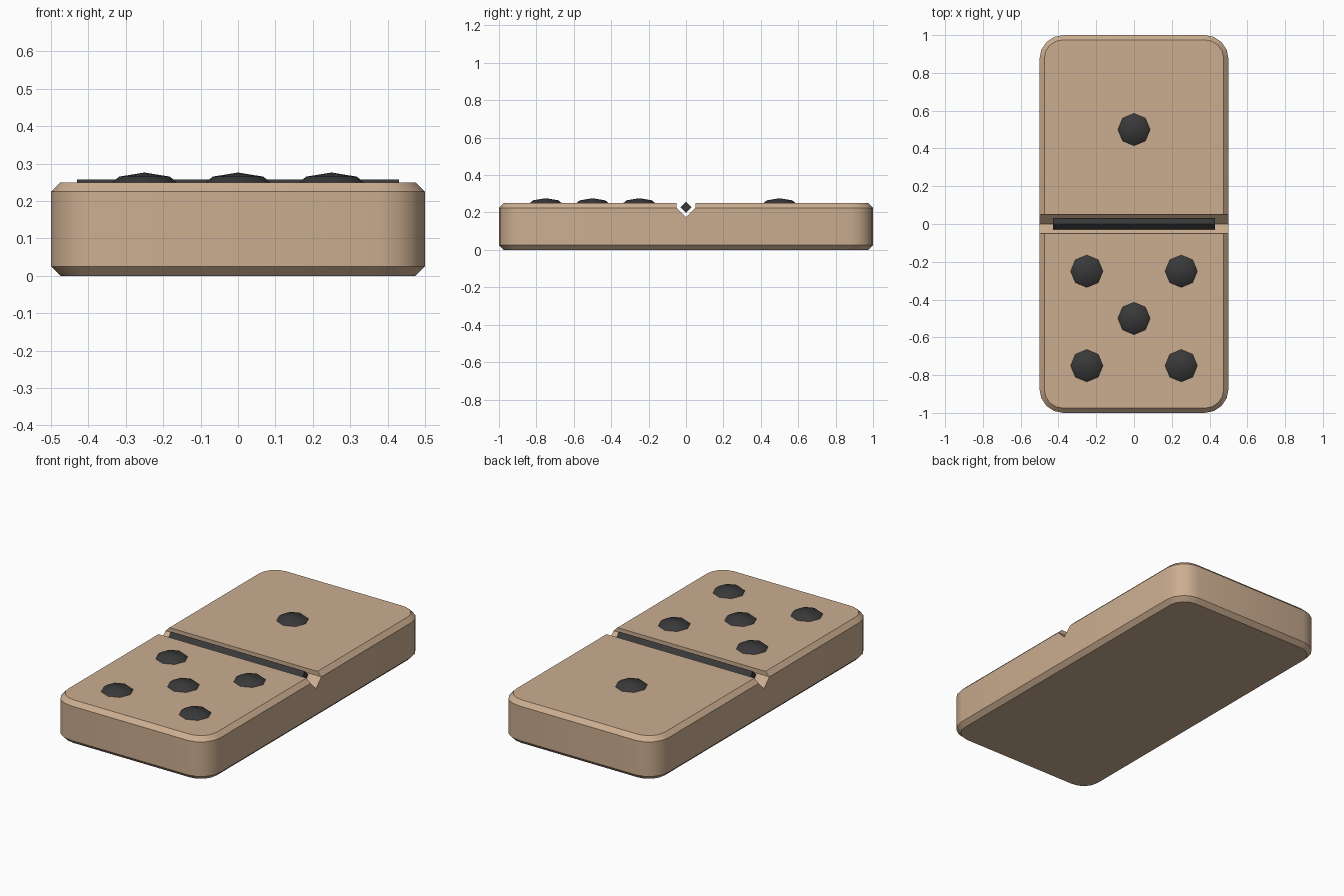
import bpy, bmesh, math

if "Cube" in bpy.data.objects:
    bpy.data.objects.remove(bpy.data.objects["Cube"])


def material(name, rgb):
    m = bpy.data.materials.new(name)
    m.diffuse_color = (*rgb, 1.0)
    m.use_nodes = True
    m.node_tree.nodes["Principled BSDF"].inputs["Base Color"].default_value = m.diffuse_color
    return m


tan = material("tan", (0.60, 0.42, 0.28))
black = material("black", (0.04, 0.04, 0.042))


def make_object(name, bm, mat, smooth=None):
    bmesh.ops.recalc_face_normals(bm, faces=bm.faces)
    me = bpy.data.meshes.new(name)
    bm.to_mesh(me)
    bm.free()
    me.materials.append(mat)
    ob = bpy.data.objects.new(name, me)
    bpy.context.collection.objects.link(ob)
    if smooth is not None:
        shade(ob, smooth)
    return ob


def activate(ob):
    bpy.ops.object.select_all(action='DESELECT')
    ob.select_set(True)
    bpy.context.view_layer.objects.active = ob


def shade(ob, degrees):
    activate(ob)
    bpy.ops.object.shade_smooth_by_angle(angle=math.radians(degrees))


def loft(rings):
    """Closed solid through equally sized rings of points."""
    bm = bmesh.new()
    loops = [[bm.verts.new(p) for p in ring] for ring in rings]
    n = len(loops[0])
    for a, b in zip(loops, loops[1:]):
        for i in range(n):
            j = (i + 1) % n
            bm.faces.new((a[i], a[j], b[j], b[i]))
    bm.faces.new(loops[0])
    bm.faces.new(loops[-1])
    return bm


def rounded_ring(radius, z, segments=4):
    """Rounded rectangle around fixed corner centres."""
    pts = []
    for k, (sx, sy) in enumerate([(1, 1), (-1, 1), (-1, -1), (1, -1)]):
        for s in range(segments + 1):
            a = math.pi / 2 * (k + s / segments)
            pts.append((sx * 0.375 + radius * math.cos(a),
                        sy * 0.875 + radius * math.sin(a), z))
    return pts


def bar(profile, half):
    """Profile in y, z run along x."""
    return loft([[(x, y, z) for y, z in profile] for x in (-half, half)])


# Tile body with chamfered rims
body = make_object("tile_body", loft([
    rounded_ring(0.10, 0.0), rounded_ring(0.125, 0.025),
    rounded_ring(0.125, 0.225), rounded_ring(0.10, 0.25)]), tan)

# Groove across the middle
cutter = make_object("groove_cutter", bar(
    [(-0.05, 0.3), (-0.05, 0.225), (0, 0.175), (0.05, 0.225), (0.05, 0.3)], 0.6), tan)
cutter.hide_render = True
mod = body.modifiers.new("groove", 'BOOLEAN')
mod.operation = 'DIFFERENCE'
mod.solver = 'EXACT'
mod.object = cutter
activate(body)
bpy.ops.object.modifier_apply(modifier=mod.name)
bpy.data.objects.remove(cutter, do_unlink=True)
shade(body, 30)

# Diamond-section divider bar lying in the groove
make_object("divider_bar", bar(
    [(0.03, 0.228), (0, 0.258), (-0.03, 0.228), (0, 0.198)], 0.43), black)


# Low domed pips: one on the back half, five on the front half
def pip(index, x, y):
    rings = [[(x + r * math.cos(math.tau * i / 8), y + r * math.sin(math.tau * i / 8), z)
              for i in range(8)]
             for r, z in [(0.088, 0.248), (0.068, 0.265), (0.001, 0.276)]]
    make_object(f"pip_{index}", loft(rings), black, 60)


spots = [(0, 0.5), (0, -0.5)] + [(sx * 0.25, y) for sx in (-1, 1) for y in (-0.25, -0.75)]
for i, (x, y) in enumerate(spots, 1):
    pip(i, x, y)
